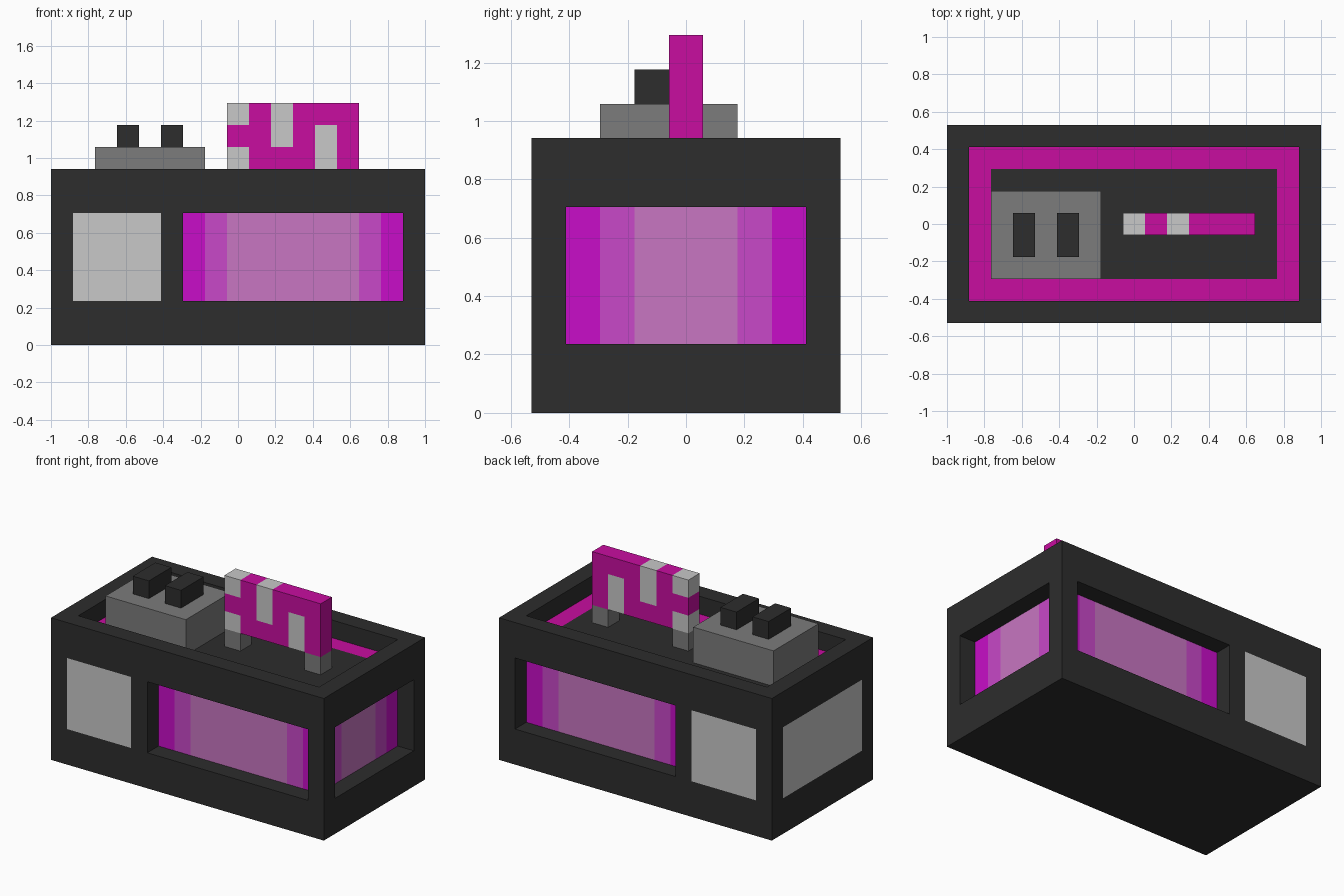
import bpy, bmesh
from mathutils import Vector

if "Cube" in bpy.data.objects:
    bpy.data.objects.remove(bpy.data.objects["Cube"])

U = 2 / 17                      # one block; the body is 17 x 9 x 8 blocks
ORIGIN = Vector((8.5, 4.5, 0))


def material(name, r, g, b):
    lin = [((c / 255 + 0.055) / 1.055) ** 2.4 if c > 10 else c / 255 / 12.92 for c in (r, g, b)]
    m = bpy.data.materials.new(name)
    m.diffuse_color = (*lin, 1)
    m.use_nodes = True
    m.node_tree.nodes["Principled BSDF"].inputs["Base Color"].default_value = m.diffuse_color
    return m


MATS = [material("dark_grey", 45, 45, 45), material("mid_grey", 124, 124, 124),
        material("light_grey", 200, 200, 200), material("pink", 200, 13, 160),
        material("magenta_glass", 200, 13, 200), material("mid_glass", 200, 72, 200),
        material("pale_glass", 200, 118, 194)]
DARK, MID, LIGHT, PINK, GLASS, GLASS_MID, GLASS_PALE = range(7)


def solid(name, cuts, filled, paint):
    """Skin of the filled cells of a cut box; paint(cell, face, axis, side) gives each face its colour."""
    bm = bmesh.new()
    verts = {}
    size = [len(c) - 1 for c in cuts]

    def full(i):
        return all(0 <= i[a] < size[a] for a in range(3)) and \
            filled(*[(cuts[a][i[a]] + cuts[a][i[a] + 1]) / 2 for a in range(3)])

    cells = [(i, j, k) for i in range(size[0]) for j in range(size[1]) for k in range(size[2])]
    for cell in filter(full, cells):
        centre = [(cuts[a][cell[a]] + cuts[a][cell[a] + 1]) / 2 for a in range(3)]
        for a in range(3):
            b, c = (a + 1) % 3, (a + 2) % 3
            for side in (-1, 1):
                near = list(cell)
                near[a] += side
                if full(near):
                    continue
                quad = []
                for db, dc in ((0, 0), (1, 0), (1, 1), (0, 1))[::side]:
                    p = list(cell)
                    p[a] += side > 0
                    p[b] += db
                    p[c] += dc
                    key = tuple(cuts[n][p[n]] for n in range(3))
                    if key not in verts:
                        verts[key] = bm.verts.new((Vector(key) - ORIGIN) * U)
                    quad.append(verts[key])
                face = bm.faces.new(quad)
                at = list(centre)
                at[a] = cuts[a][cell[a] + (side > 0)]
                face.material_index = paint(centre, at, a, side)
    # merge flat neighbours of one colour
    bmesh.ops.dissolve_limit(bm, angle_limit=0.01, verts=bm.verts, edges=bm.edges, delimit={'MATERIAL'})
    mesh = bpy.data.meshes.new(name)
    bm.to_mesh(mesh)
    bm.free()
    for m in MATS:
        mesh.materials.append(m)
    ob = bpy.data.objects.new(name, mesh)
    bpy.context.collection.objects.link(ob)
    return ob


def block(name, x, y, z, mat):
    return solid(name, (x, y, z), lambda *p: True, lambda *f: mat)


# Body: open tray on top, windows sunk one block into front, back and right
def body_filled(x, y, z):
    if z > 7:
        return not (1 < x < 16 and 1 < y < 8)
    if 2 < z < 6:
        side_window = 6 < x < 16 and not 1 < y < 8
        end_window = x > 16 and 1 < y < 8
        return not (side_window or end_window)
    return True


def glass(t, width):
    edge = min(t, width - t)
    return GLASS if edge < 1 else GLASS_MID if edge < 2 else GLASS_PALE


def body_paint(cell, at, axis, side):
    x, y, z = at
    if axis == 2:               # pink border on the tray floor
        ring = not (2 < x < 15 and 2 < y < 7)
        return PINK if z == 7 and ring else DARK
    if not 2 < z < 6:
        return DARK
    if axis == 1:
        if y in (0, 9) and 1 < x < 5:
            return LIGHT
        if y in (1, 8) and 6 < x < 16:
            return glass(x - 6, 10)
    else:
        if x == 0 and 1 < y < 8:
            return LIGHT
        if x == 16 and side > 0:
            return glass(y - 1, 7)
    return DARK


solid("body", ([0, 1, 2, 5, 6, 7, 8, 14, 15, 16, 17], [0, 1, 2, 3, 6, 7, 8, 9], [0, 2, 6, 7, 8]),
      body_filled, body_paint)

# Control box with two knobs
block("control_box", (2, 7), (2, 6), (7, 9), MID)
for i, x in enumerate((3, 5)):
    block(f"knob_{i + 1}", (x, x + 1), (3, 5), (9, 10), DARK)


# Upright board with pale inlaid blocks, on two legs
def board_paint(cell, at, axis, side):
    col, row = int(cell[0] - 8), int(cell[2] - 8)
    pale = {0: (0, 2), 2: (1, 2), 4: (0, 1)}
    return LIGHT if row in pale.get(col, ()) else PINK


solid("board", (list(range(8, 15)), [4, 5], [8, 9, 10, 11]), lambda *p: True, board_paint)
for i, x in enumerate((8, 13)):
    block(f"board_leg_{i + 1}", (x, x + 1), (4, 5), (7, 8), MID)
